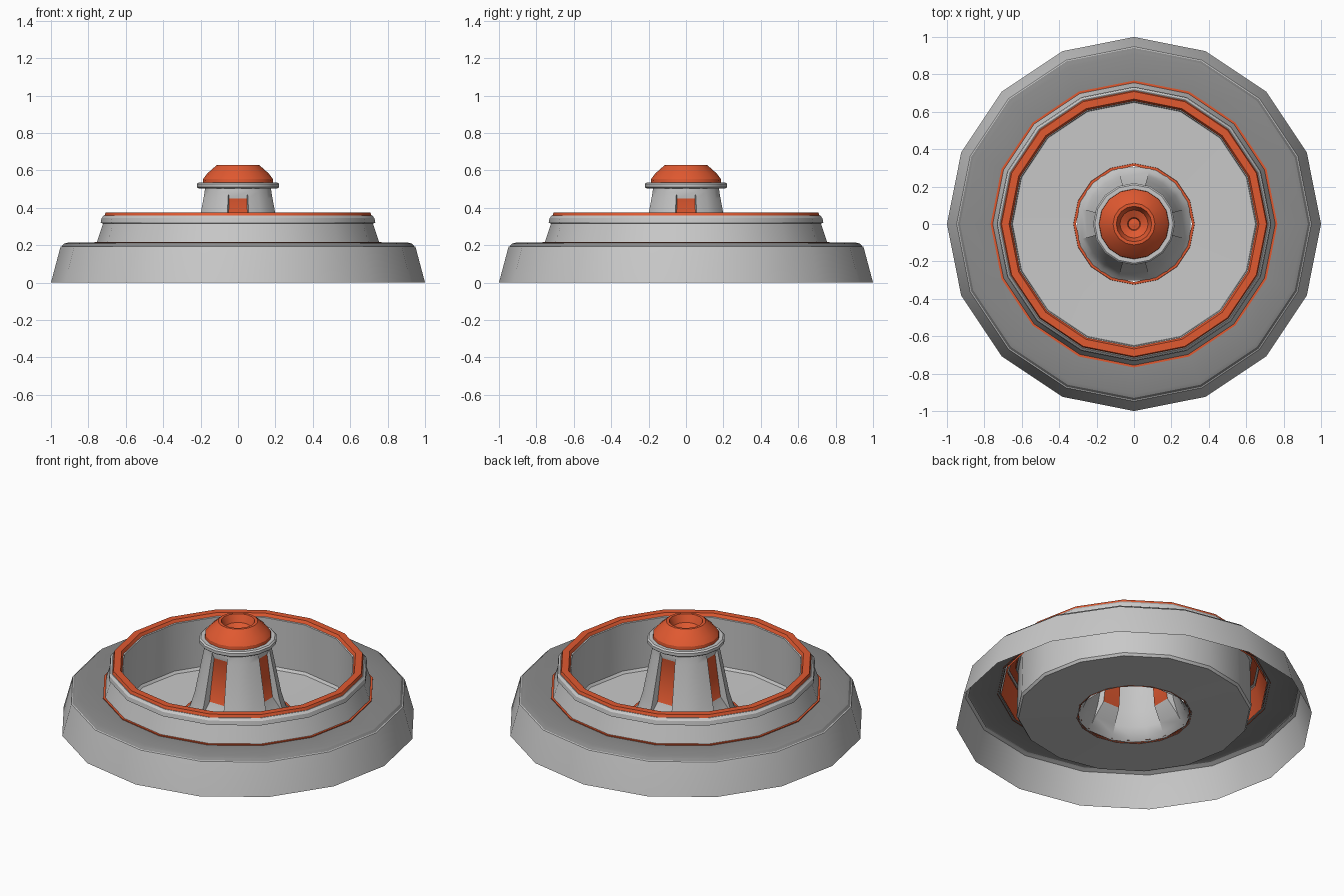
import bpy, bmesh, math

if "Cube" in bpy.data.objects:
    bpy.data.objects.remove(bpy.data.objects["Cube"])

def material(name, rgb):
    m = bpy.data.materials.new(name)
    m.diffuse_color = (*rgb, 1)
    m.use_nodes = True
    m.node_tree.nodes["Principled BSDF"].inputs["Base Color"].default_value = m.diffuse_color
    return m

GREY = material("light_grey", (0.58, 0.58, 0.58))
DARK = material("mid_grey", (0.26, 0.26, 0.26))
ORANGE = material("orange", (0.75, 0.10, 0.03))

def finish(name, bm, mats):
    bmesh.ops.remove_doubles(bm, verts=bm.verts, dist=0.0005)
    me = bpy.data.meshes.new(name)
    bm.to_mesh(me)
    bm.free()
    ob = bpy.data.objects.new(name, me)
    for m in mats:
        me.materials.append(m)
    bpy.context.collection.objects.link(ob)
    bpy.ops.object.select_all(action='DESELECT')
    ob.select_set(True)
    bpy.context.view_layer.objects.active = ob
    bpy.ops.object.shade_smooth_by_angle(angle=math.radians(30))
    return ob

def lathe(name, profile, mat, sides=16):
    """Spin (radius, z) points; climbing outside then going inward faces outward."""
    bm = bmesh.new()
    rings = []
    for r, z in profile:
        if r == 0:
            rings.append([bm.verts.new((0, 0, z))] * sides)
        else:
            rings.append([bm.verts.new((r * math.cos(k * math.tau / sides),
                                        r * math.sin(k * math.tau / sides), z))
                          for k in range(sides)])
    for a, b in zip(rings, rings[1:]):
        for k in range(sides):
            n = (k + 1) % sides
            loop = list(dict.fromkeys((a[k], a[n], b[n], b[k])))
            bm.faces.new(loop)
    return finish(name, bm, [mat])

# Base: sloping skirt and the darker ledge on top of it
lathe("base_skirt", [(1, 0), (0.952, 0.18), (0.948, 0.192), (0.93, 0.2)], GREY)
lathe("base_ledge", [(0.942, 0.195), (0.93, 0.208), (0.91, 0.214), (0.755, 0.21)], DARK)

# Raised step with its lip
lathe("step_wall", [(0.757, 0.21), (0.722, 0.315), (0.734, 0.32), (0.73, 0.345),
                    (0.718, 0.358), (0.70, 0.358)], GREY)
lathe("step_trim", [(0.767, 0.205), (0.767, 0.216), (0.752, 0.216)], ORANGE)
lathe("step_lining", [(0.712, 0.345), (0.748, 0.205)], ORANGE)
lathe("rim_band", [(0.715, 0.355), (0.708, 0.375), (0.668, 0.375), (0.658, 0.358)], ORANGE)

# Bowl with a hole in the floor
lathe("bowl", [(0.665, 0.36), (0.652, 0.355), (0.66, 0.06), (0.65, 0.045), (0.318, 0.04)], GREY)
lathe("floor_trim", [(0.325, 0.036), (0.323, 0.046), (0.31, 0.047)], ORANGE)

# Central column: flared cone with four recessed slots, (z, outer radius, slot radius)
levels = [(0.04, 0.315, 0.315), (0.065, 0.288, 0.288), (0.11, 0.267, 0.262),
          (0.19, 0.243, 0.205), (0.45, 0.192, 0.172), (0.485, 0.186, 0.186),
          (0.51, 0.183, 0.183)]
columns = []
for q in range(4):
    for deg, slot in ((-16, 1), (16, 1), (16, 0), (35, 0), (55, 0), (74, 0)):
        columns.append((math.radians(deg + 90 * q), slot))
bm = bmesh.new()
grid = [[bm.verts.new((lv[1 + s] * math.cos(a), lv[1 + s] * math.sin(a), lv[0]))
         for a, s in columns] for lv in levels]
for i in range(len(levels) - 1):
    for k in range(len(columns)):
        n = (k + 1) % len(columns)
        f = bm.faces.new((grid[i][k], grid[i][n], grid[i + 1][n], grid[i + 1][k]))
        # slot backs are orange
        if columns[k][1] and columns[n][1] and i == 3:
            f.material_index = 1
finish("column", bm, [GREY, ORANGE])

# Collar and dished knob
lathe("collar", [(0.18, 0.503), (0.21, 0.503), (0.219, 0.51), (0.219, 0.528),
                 (0.21, 0.536), (0.18, 0.536)], GREY)
lathe("knob", [(0.188, 0.532), (0.186, 0.555), (0.165, 0.583), (0.112, 0.63), (0.095, 0.63),
               (0.075, 0.585), (0.035, 0.565), (0.03, 0.55), (0.015, 0.55), (0, 0.558)], ORANGE)
